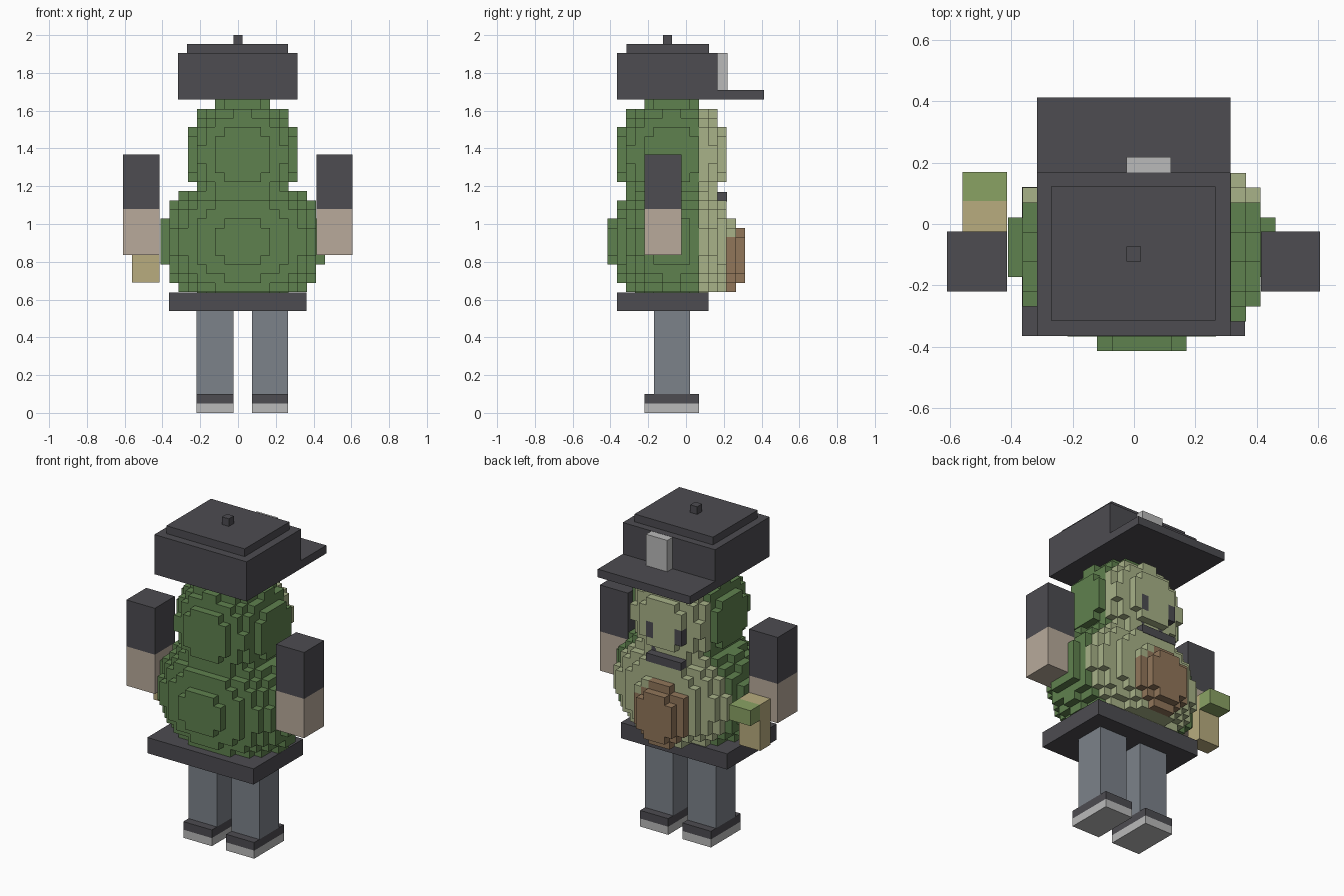
import bpy
import bmesh
from mathutils import Vector

if "Cube" in bpy.data.objects:
    bpy.data.objects.remove(bpy.data.objects["Cube"], do_unlink=True)


def material(name, rgb):
    linear = [((c / 255 + 0.055) / 1.055) ** 2.4 for c in rgb] + [1]
    mat = bpy.data.materials.new(name)
    mat.use_nodes = True
    mat.diffuse_color = linear
    shader = mat.node_tree.nodes["Principled BSDF"]
    shader.inputs["Base Color"].default_value = linear
    shader.inputs["Roughness"].default_value = 0.9
    return mat


GREEN = material("leaf green", (95, 129, 78))
CREAM = material("pale sage", (168, 178, 136))
BROWN = material("brown", (145, 118, 90))
DARK = material("charcoal", (77, 76, 81))
LIGHT = material("light grey", (186, 186, 186))
BLUE = material("slate blue", (124, 130, 138))
SKIN = material("skin", (184, 170, 155))
TAN = material("tan", (184, 172, 126))
LIME = material("light green", (138, 162, 100))


def finish(bm, name, mats):
    mesh = bpy.data.meshes.new(name)
    bm.to_mesh(mesh)
    bm.free()
    for mat in mats:
        mesh.materials.append(mat)
    obj = bpy.data.objects.new(name, mesh)
    bpy.context.collection.objects.link(obj)
    return obj


def box(name, mat, xs, ys, zs):
    bm = bmesh.new()
    bmesh.ops.create_cube(bm, size=1)
    for v in bm.verts:
        v.co = [sum(r) / 2 + c * (r[1] - r[0]) for r, c in zip((xs, ys, zs), v.co)]
    return finish(bm, name, [mat])


# Blocky body: two stacked ellipsoids and a belly patch sampled on a grid
CELL = 0.0485
ORIGIN = Vector((0.025, -0.0755, 0.64))
LOWER = ((0.025, -0.0755, 0.907), (0.44, 0.335, 0.36))
UPPER = ((0.025, -0.0755, 1.3675), (0.31, 0.31, 0.31))
BELLY = ((0.0, 0.17, 0.835), (0.21, 0.16, 0.21))


def centre(cell):
    return ORIGIN + Vector([(k + 0.5) * CELL for k in cell])


def inside(p, blob):
    return sum(((a - c) / r) ** 2 for a, c, r in zip(p, *blob)) <= 1


def colour(p):
    if inside(p, BELLY) and p.y > 0.2:
        return 2
    if p.y > 0.17 and 0.07 < abs(p.x) < 0.12 and 1.27 < p.z < 1.36:
        return 3
    return 1 if p.y > 0.07 else 0


cells = {}
for i in range(-10, 10):
    for j in range(-9, 10):
        for k in range(-3, 23):
            p = centre((i, j, k))
            if any(inside(p, blob) for blob in (LOWER, UPPER, BELLY)):
                cells[i, j, k] = colour(p)

bm = bmesh.new()
corners = {}


def corner(key):
    if key not in corners:
        corners[key] = bm.verts.new(ORIGIN + Vector(key) * CELL)
    return corners[key]


for cell, index in cells.items():
    for axis in range(3):
        u, w = (axis + 1) % 3, (axis + 2) % 3
        for side in (0, 1):
            neighbour = list(cell)
            neighbour[axis] += 2 * side - 1
            if tuple(neighbour) in cells:
                continue
            loop = []
            for a, b in ((0, 0), (1, 0), (1, 1), (0, 1)):
                key = list(cell)
                key[axis] += side
                key[u] += a
                key[w] += b
                loop.append(corner(tuple(key)))
            face = bm.faces.new(loop if side else loop[::-1])
            face.material_index = index
finish(bm, "body", [GREEN, CREAM, BROWN, DARK])

# Mouth
box("mouth", DARK, (-0.12, 0.12), (0.05, 0.218), (1.12, 1.17))
box("mouth_upper", DARK, (-0.07, 0.12), (0.05, 0.167), (1.17, 1.22))

# Cap with brim, top step, button and plain badge
box("cap_crown", DARK, (-0.317, 0.315), (-0.365, 0.168), (1.66, 1.905))
box("cap_top", DARK, (-0.27, 0.266), (-0.315, 0.122), (1.9, 1.953))
box("cap_button", DARK, (-0.025, 0.023), (-0.122, -0.074), (1.95, 2.0))
box("cap_brim", DARK, (-0.317, 0.315), (0.16, 0.413), (1.66, 1.71))
box("cap_badge", LIGHT, (-0.025, 0.12), (0.16, 0.219), (1.71, 1.904))

# Belt
box("belt", DARK, (-0.365, 0.362), (-0.365, 0.12), (0.54, 0.637))

# Legs, shoes and arms
for side, leg, arm in (("right", (-0.22, -0.025), (-0.61, -0.415)),
                       ("left", (0.073, 0.265), (0.415, 0.607))):
    box(side + "_leg", BLUE, leg, (-0.17, 0.022), (0.1, 0.545))
    box(side + "_shoe", DARK, leg, (-0.22, 0.07), (0.05, 0.1))
    box(side + "_sole", LIGHT, leg, (-0.22, 0.07), (0, 0.05))
    box(side + "_forearm", SKIN, arm, (-0.22, -0.025), (0.837, 1.08))
    box(side + "_sleeve", DARK, arm, (-0.22, -0.025), (1.08, 1.367))

# Held item
box("held_block", TAN, (-0.56, -0.415), (-0.025, 0.075), (0.69, 0.975))
box("held_block_tip", LIME, (-0.56, -0.415), (0.075, 0.17), (0.88, 0.975))
